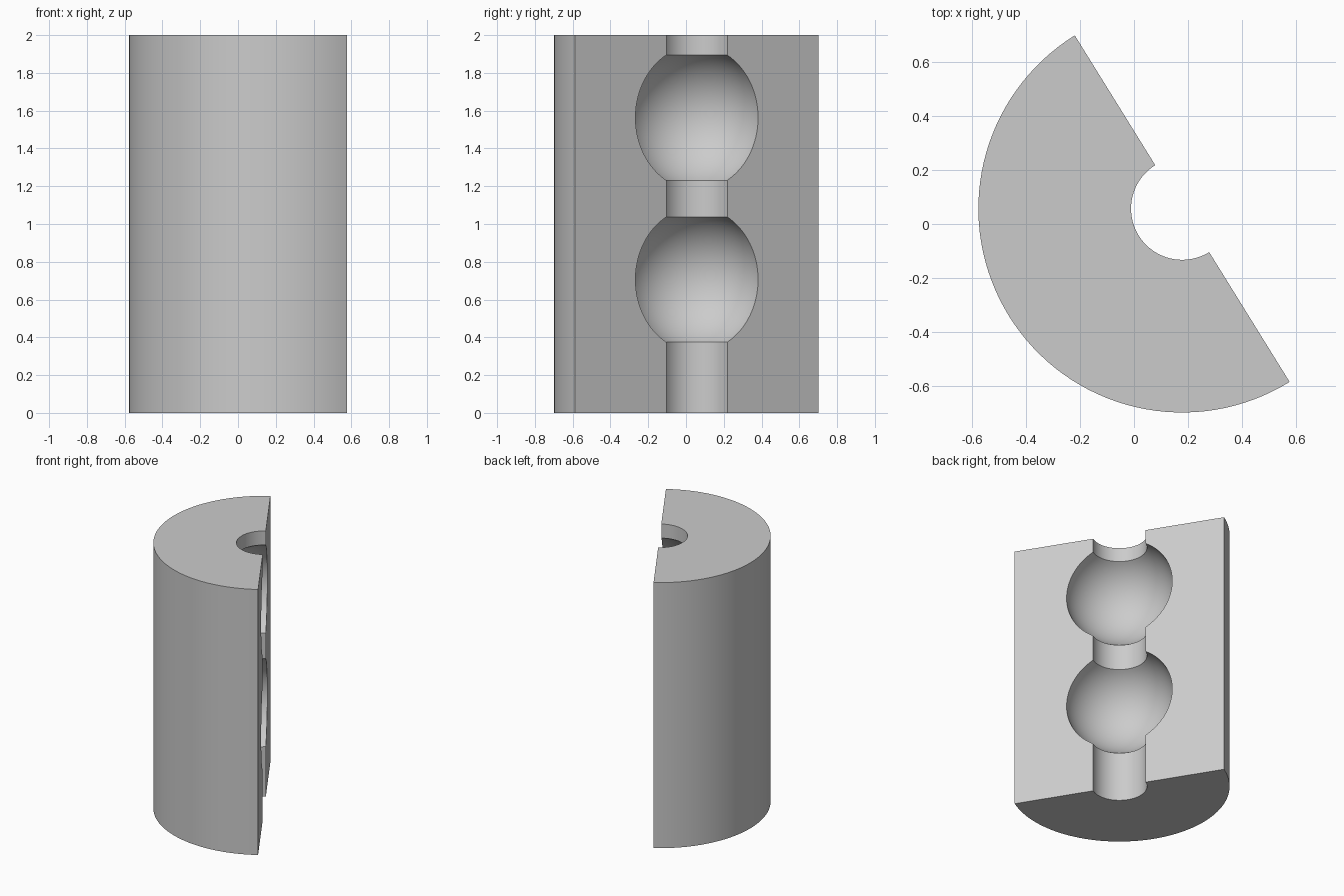
import bpy
import bmesh
from math import sin, cos, radians, sqrt, atan2, pi

old = bpy.data.objects.get("Cube")
if old:
    bpy.data.objects.remove(old, do_unlink=True)

HEIGHT = 2.0
OUTER_R, BORE_R, BALL_R = 0.757, 0.19, 0.382
AXIS_X, AXIS_Y = 0.179, 0.057
START = radians(121.8)
STEPS, ARC_STEPS = 64, 32
BALL_CENTRES = (0.706, 1.563)

grey = bpy.data.materials.new("plain grey")
grey.use_nodes = True
colour = (0.6, 0.6, 0.6, 1)
grey.diffuse_color = colour
grey.node_tree.nodes["Principled BSDF"].inputs["Base Color"].default_value = colour


def ball_arc(centre):
    """Radius and height points of a spherical pocket, from bottom to top."""
    limit = atan2(sqrt(BALL_R**2 - BORE_R**2), BORE_R)
    for i in range(ARC_STEPS + 1):
        a = limit * (2 * i / ARC_STEPS - 1)
        yield BALL_R * cos(a), centre + BALL_R * sin(a)


# Half section: outer wall, ends, and bore with two ball pockets
profile = [(OUTER_R, HEIGHT), (OUTER_R, 0), (BORE_R, 0)]
for centre in BALL_CENTRES:
    profile += ball_arc(centre)
profile.append((BORE_R, HEIGHT))

# Half turn of the section about the bore axis
bm = bmesh.new()
rings = []
for s in range(STEPS + 1):
    a = START + pi * s / STEPS
    rings.append([bm.verts.new((AXIS_X + r * cos(a), AXIS_Y + r * sin(a), z))
                  for r, z in profile])
count = len(profile)
for lower, upper in zip(rings, rings[1:]):
    for i in range(count):
        j = (i + 1) % count
        bm.faces.new((lower[i], lower[j], upper[j], upper[i]))

# Flat cut faces
bm.faces.new(rings[0])
bm.faces.new(rings[-1])
bmesh.ops.recalc_face_normals(bm, faces=bm.faces)

mesh = bpy.data.meshes.new("half_sleeve")
bm.to_mesh(mesh)
bm.free()
mesh.materials.append(grey)
sleeve = bpy.data.objects.new("half_sleeve", mesh)
bpy.context.collection.objects.link(sleeve)

bpy.ops.object.select_all(action="DESELECT")
sleeve.select_set(True)
bpy.context.view_layer.objects.active = sleeve
bpy.ops.object.shade_smooth_by_angle(angle=radians(30))
